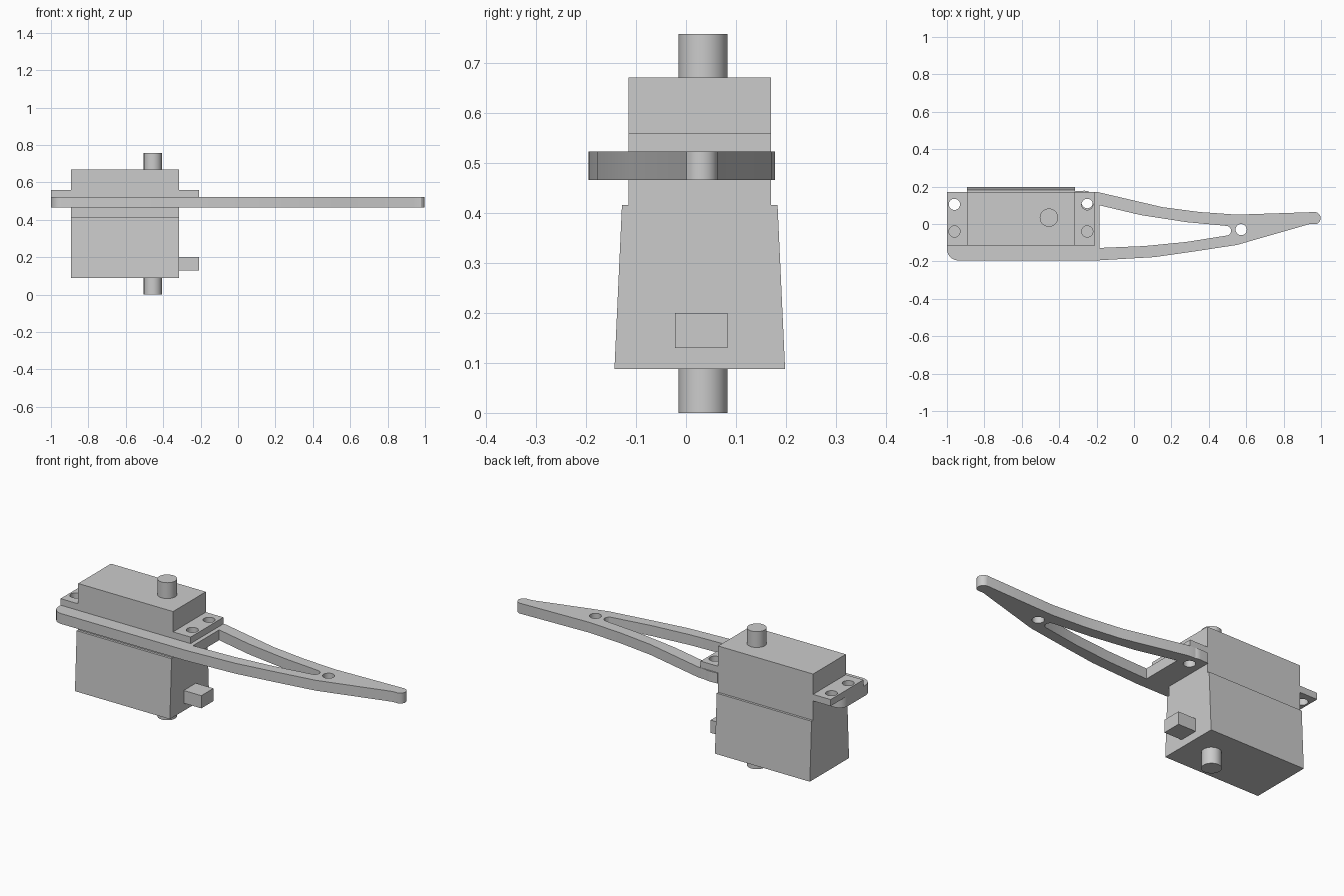
import bpy, math

if "Cube" in bpy.data.objects:
    bpy.data.objects.remove(bpy.data.objects["Cube"])


def arc(cx, cy, r, a0, a1, n=6):
    return [(cx + r * math.cos(math.radians(a0 + (a1 - a0) * i / n)),
             cy + r * math.sin(math.radians(a0 + (a1 - a0) * i / n))) for i in range(n + 1)]


def circle(cx, cy, r=0.03):
    return arc(cx, cy, r, 0, 360, 32)[:-1]


def smooth(ob):
    bpy.ops.object.select_all(action='DESELECT')
    ob.select_set(True)
    bpy.context.view_layer.objects.active = ob
    bpy.ops.object.shade_smooth_by_angle(angle=math.radians(20))


def plate(name, loops, z0, z1):
    """Flat plate: first loop is the outline, the rest are openings."""
    cu = bpy.data.curves.new(name, 'CURVE')
    cu.dimensions = '2D'
    cu.fill_mode = 'BOTH'
    cu.extrude = (z1 - z0) / 2
    for loop in loops:
        sp = cu.splines.new('POLY')
        sp.points.add(len(loop) - 1)
        for p, (x, y) in zip(sp.points, loop):
            p.co = (x, y, 0, 1)
        sp.use_cyclic_u = True
    ob = bpy.data.objects.new(name, cu)
    bpy.context.collection.objects.link(ob)
    ob.location.z = (z0 + z1) / 2
    bpy.ops.object.select_all(action='DESELECT')
    ob.select_set(True)
    bpy.context.view_layer.objects.active = ob
    bpy.ops.object.convert(target='MESH')
    smooth(bpy.context.object)


def block(name, x0, x1, bottom, top, z0, z1):
    """Box whose y range may differ between bottom and top."""
    v = [(x, y, z) for z, ys in ((z0, bottom), (z1, top))
         for x, y in ((x0, ys[0]), (x1, ys[0]), (x1, ys[1]), (x0, ys[1]))]
    f = [(3, 2, 1, 0), (4, 5, 6, 7)] + [(i, (i + 1) % 4, (i + 1) % 4 + 4, i + 4) for i in range(4)]
    me = bpy.data.meshes.new(name)
    me.from_pydata(v, [], f)
    bpy.context.collection.objects.link(bpy.data.objects.new(name, me))


def shaft(name, z0, z1):
    bpy.ops.mesh.primitive_cylinder_add(vertices=40, radius=0.049, depth=z1 - z0,
                                        location=(-0.455, 0.034, (z0 + z1) / 2))
    bpy.context.object.name = name
    smooth(bpy.context.object)


BX0, BX1 = -0.893, -0.315
BY = (-0.115, 0.17)

# Motor housing
block("lower_housing", BX0, BX1, (-0.143, 0.198), (-0.128, 0.183), 0.088, 0.415)
block("upper_housing", BX0, BX1, BY, BY, 0.415, 0.67)
block("cable_outlet", BX1, -0.208, (-0.022, 0.083), (-0.022, 0.083), 0.13, 0.2)
shaft("output_shaft", 0.67, 0.757)
shaft("rear_pivot", 0.0, 0.088)

# Mounting ears with two screw holes each
for side, x0, x1, hx in (("left", -1.0, BX0, -0.96), ("right", BX1, -0.208, -0.25)):
    plate(side + "_mounting_ear",
          [[(x0, BY[0]), (x1, BY[0]), (x1, BY[1]), (x0, BY[1])],
           circle(hx, 0.105), circle(hx, -0.04)], 0.522, 0.558)

# Arm: hooks round the housing, then tapers to a rounded tip
outline = (arc(-0.94, -0.135, 0.06, 180, 270)
           + [(-0.185, -0.194), (0.11, -0.177), (0.3, -0.15), (0.55, -0.112), (0.94, 0.0)]
           + arc(0.965, 0.031, 0.033, -65, 85, 8)
           + [(0.55, 0.05), (0.35, 0.064), (0.152, 0.09), (-0.195, 0.171)]
           + arc(-0.265, 0.118, 0.06, 65, 90, 4)
           + [(BX1, 0.175), (BX1, BY[0]), (BX0, BY[0]), (BX0, 0.07)]
           + arc(-0.95, 0.02, 0.05, 90, 180))
window = ([(-0.185, -0.128), (0.056, -0.118), (0.28, -0.096)]
          + arc(0.493, -0.036, 0.026, -75, 85, 8)
          + [(0.28, 0.01), (0.035, 0.048), (-0.185, 0.1)])
plate("arm", [outline, window, circle(0.573, -0.03), circle(-0.25, 0.114)], 0.465, 0.522)
